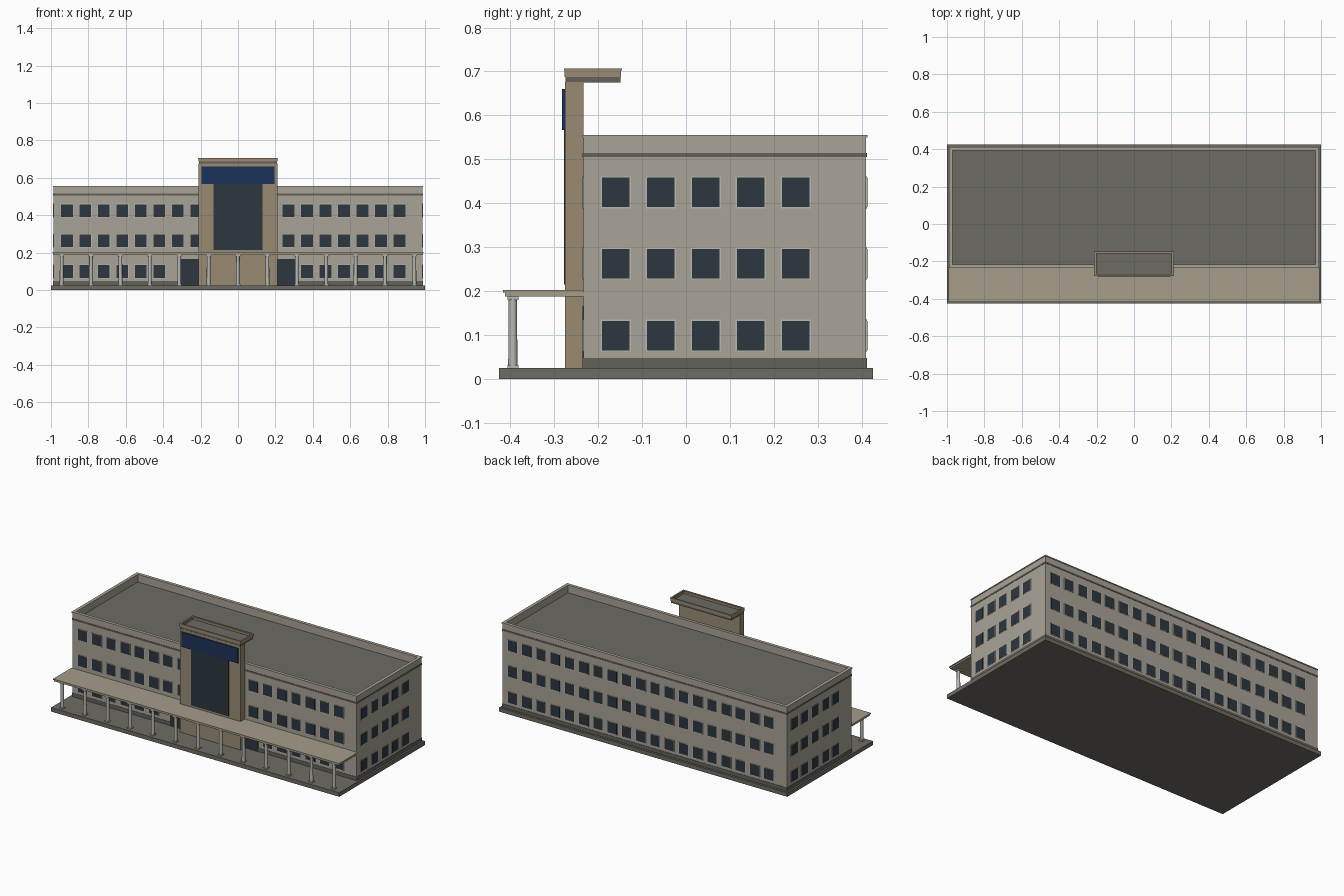
import bpy, bmesh, math
from mathutils import Matrix, Vector

if "Cube" in bpy.data.objects:
    bpy.data.objects.remove(bpy.data.objects["Cube"])


def mat(name, r, g, b):
    m = bpy.data.materials.new(name)
    m.diffuse_color = (r, g, b, 1)
    m.use_nodes = True
    m.node_tree.nodes["Principled BSDF"].inputs["Base Color"].default_value = m.diffuse_color
    return m


WALL = mat("wall_stone", 0.40, 0.37, 0.31)
DARK = mat("dark_trim", 0.13, 0.12, 0.105)
ROOF = mat("roof_grey", 0.155, 0.145, 0.125)
SLAB = mat("slab_grey", 0.16, 0.15, 0.125)
TAN = mat("tan_stone", 0.32, 0.26, 0.175)
CANOPY = mat("canopy_stone", 0.38, 0.34, 0.26)
LIGHT = mat("light_stone", 0.48, 0.48, 0.45)
GLASS = mat("dark_glass", 0.025, 0.038, 0.05)
NAVY = mat("navy_panel", 0.012, 0.032, 0.10)


def add_box(bm, x0, x1, y0, y1, z0, z1):
    c = Vector(((x0 + x1) / 2, (y0 + y1) / 2, (z0 + z1) / 2))
    bmesh.ops.create_cube(bm, size=1, matrix=Matrix.Translation(c)
                          @ Matrix.Diagonal((x1 - x0, y1 - y0, z1 - z0, 1)))


def finish(bm, name, *mats):
    me = bpy.data.meshes.new(name)
    bm.to_mesh(me)
    bm.free()
    for m in mats:
        me.materials.append(m)
    ob = bpy.data.objects.new(name, me)
    bpy.context.collection.objects.link(ob)
    return ob


def box(name, m, *dims):
    bm = bmesh.new()
    add_box(bm, *dims)
    return finish(bm, name, m)


def tray(name, m, floor_mat, rim, depth, *dims):
    """Box whose top is sunk inside a rim."""
    bm = bmesh.new()
    add_box(bm, *dims)
    bm.normal_update()
    top = max(bm.faces, key=lambda f: f.calc_center_median().z)
    bmesh.ops.inset_region(bm, faces=[top], thickness=rim, use_even_offset=True)
    floor = bmesh.ops.extrude_discrete_faces(bm, faces=[top])["faces"][0]
    bmesh.ops.translate(bm, verts=floor.verts[:], vec=(0, 0, -depth))
    floor.material_index = 1
    return finish(bm, name, m, floor_mat)


# Main block
X, YF, YB = 0.987, -0.233, 0.41
box("base_slab", SLAB, -1, 1, -0.425, 0.425, 0, 0.025)
tray("main_block", WALL, ROOF, 0.015, 0.045, -X, X, YF, YB, 0.025, 0.552)
box("plinth", DARK, -X - .002, X + .002, YF - .002, YB + .002, 0.025, 0.048)


# Rings that wrap the wall: cornice band and parapet coping
def ring(name, m, out, inn, z0, z1):
    bm = bmesh.new()
    a, b = X + out, X - inn
    for s in (-1, 1):
        add_box(bm, min(s * a, s * b), max(s * a, s * b), YF - out, YB + out, z0, z1)
    add_box(bm, -b, b, YF - out, YF + inn, z0, z1)
    add_box(bm, -b, b, YB - inn, YB + out, z0, z1)
    finish(bm, name, m)


ring("cornice_band", DARK, 0.002, 0.005, 0.505, 0.515)
ring("parapet_coping", WALL, 0.003, 0.017, 0.550, 0.556)

# Windows: (axis, wall coordinate, outward sign, positions along the wall)
ROWS = (0.099, 0.263, 0.425)
long_pos = [-0.915 + 0.0988 * i for i in range(19)]
side_pos = [-0.16 + 0.1025 * i for i in range(5)]
walls = {
    "front": ("x", YF, -1, long_pos),
    "back": ("x", YB, 1, [-p for p in long_pos]),
    "right": ("y", X, 1, side_pos),
    "left": ("y", -X, -1, [YF + YB - p for p in side_pos]),
}
for side, (axis, wall, sgn, positions) in walls.items():
    for part, m, half, proud in (("window_frames", LIGHT, 0.0345, 0.002),
                                 ("window_glass", GLASS, 0.0315, 0.003)):
        bm = bmesh.new()
        lo, hi = sorted((wall - sgn * 0.004, wall + sgn * proud))
        for z in ROWS:
            for p in positions:
                if side == "front" and (abs(p) < 0.2 or (z < 0.15 and abs(p) < 0.34)):
                    continue
                if axis == "x":
                    add_box(bm, p - half, p + half, lo, hi, z - half - .002, z + half + .002)
                else:
                    add_box(bm, lo, hi, p - half, p + half, z - half - .002, z + half + .002)
        finish(bm, side + "_" + part, m)

# Entrance tower
box("entrance_tower", TAN, -0.21, 0.21, -0.275, YF, 0.025, 0.676)
box("tower_glazing", GLASS, -0.13, 0.13, -0.278, -0.27, 0.215, 0.57)
box("tower_panel", NAVY, -0.195, 0.195, -0.282, -0.27, 0.567, 0.66)
box("tower_cap_underside", DARK, -0.209, 0.209, -0.274, -0.149, 0.675, 0.687)
tray("tower_cap", TAN, ROOF, 0.01, 0.013, -0.211, 0.211, -0.276, -0.148, 0.687, 0.703)
bm = bmesh.new()
for s in (-1, 1):
    a, b = sorted((s * 0.203, s * 0.213))
    add_box(bm, a, b, -0.278, -0.146, 0.702, 0.707)
add_box(bm, -0.203, 0.203, -0.278, -0.268, 0.702, 0.707)
add_box(bm, -0.203, 0.203, -0.156, -0.146, 0.702, 0.707)
finish(bm, "tower_cap_rim", TAN)

# Doors either side of the tower
for label, s in (("left", -1), ("right", 1)):
    a, b = sorted((s * 0.212, s * 0.305))
    box(label + "_door", GLASS, a, b, YF - 0.003, YF + 0.005, 0.025, 0.167)

# Canopy on a row of round columns
box("canopy", CANOPY, -0.99, 0.99, -0.412, YF, 0.188, 0.200)
box("canopy_top_edge", CANOPY, -0.993, 0.993, -0.416, YF, 0.197, 0.203)
for i in range(13):
    x, y = -0.943 + i * 0.943 / 6, -0.394
    bm = bmesh.new()
    bmesh.ops.create_cone(bm, cap_ends=True, segments=16, radius1=0.0105, radius2=0.0095,
                          depth=0.163, matrix=Matrix.Translation((x, y, 0.1065)))
    for z0, z1 in ((0.025, 0.032), (0.180, 0.188)):
        add_box(bm, x - .0125, x + .0125, y - .0125, y + .0125, z0, z1)
    col = finish(bm, "column_%02d" % (i + 1), LIGHT)
    bpy.context.view_layer.objects.active = col
    col.select_set(True)
    bpy.ops.object.shade_smooth_by_angle(angle=math.radians(35))
    col.select_set(False)
